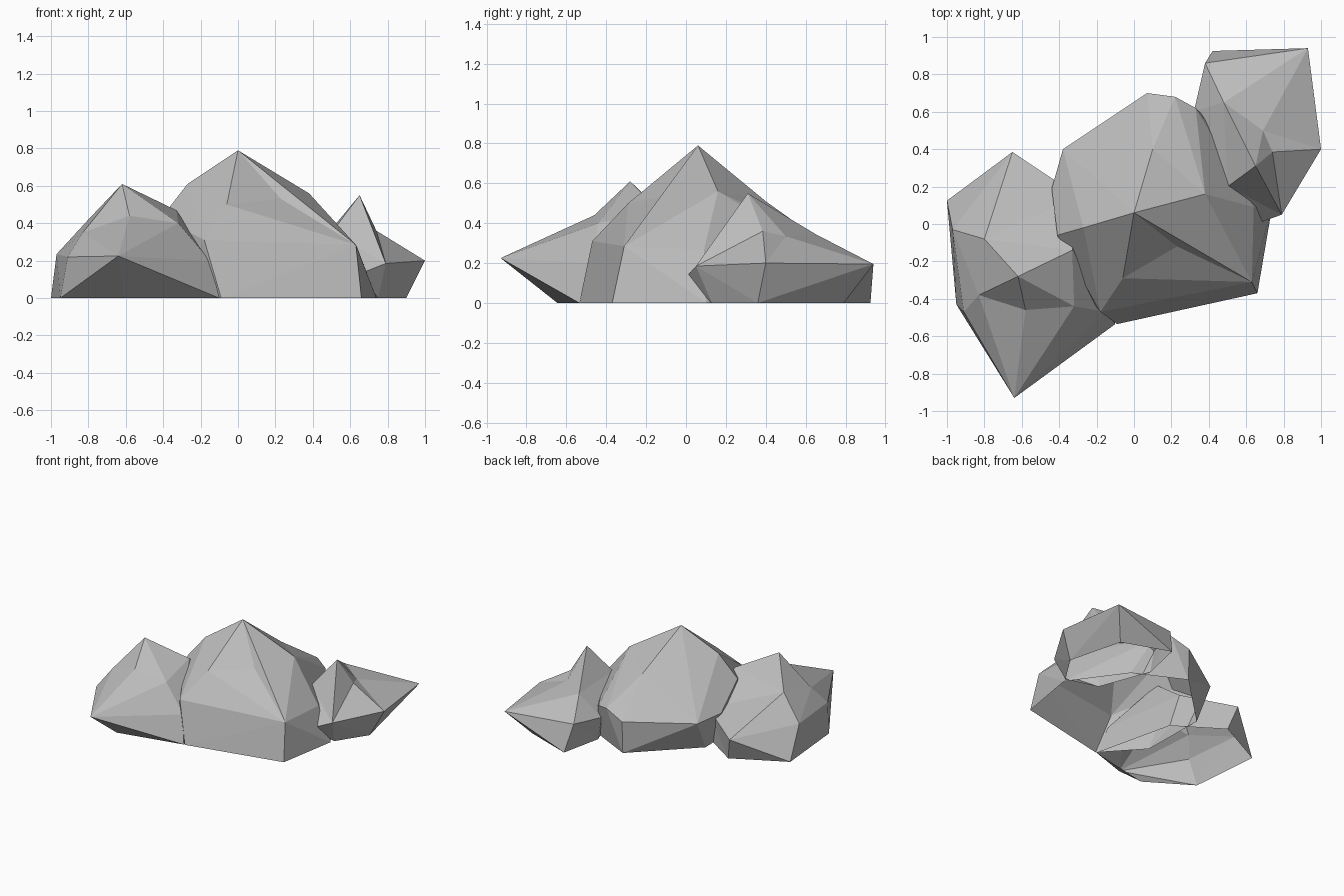
import bpy, bmesh
from mathutils import Vector

# Single stone colour
stone = bpy.data.materials.new("grey stone")
stone.diffuse_color = (0.5, 0.5, 0.5, 1)


def rock(name, centre, base, upper, bulge):
    """Faceted boulder: star-shaped skin over corner points, open underneath."""
    pts = [Vector((x, y, 0)) for x, y in base] + [Vector(p) for p in upper]
    c = Vector(centre)
    bm = bmesh.new()
    where = {}
    for p in pts:
        d = p - c
        # pull toward a sphere so slightly hollow corners stay in the skin
        v = bm.verts.new(c + d.lerp(d.normalized() * 0.5, bulge))
        where[v] = p
    bmesh.ops.convex_hull(bm, input=bm.verts[:])
    for v in bm.verts:
        v.co = where[v]
    bmesh.ops.delete(bm, geom=[f for f in bm.faces if all(v.co.z < 0.001 for v in f.verts)],
                     context='FACES')
    bmesh.ops.delete(bm, geom=[v for v in bm.verts if not v.link_faces], context='VERTS')
    bm.normal_update()
    me = bpy.data.meshes.new(name)
    bm.to_mesh(me)
    bm.free()
    me.materials.append(stone)
    ob = bpy.data.objects.new(name, me)
    bpy.context.collection.objects.link(ob)
    return ob


# Large middle boulder
rock("middle_boulder", (0.1, 0.08, 0.1),
     [(0.66, -0.37), (-0.09, -0.535), (-0.35, -0.25), (-0.36, 0.27), (0.07, 0.69),
      (0.45, 0.5), (0.74, 0.1)],
     [(0, 0.06, 0.79), (-0.06, -0.29, 0.5), (-0.18, -0.47, 0.31), (0.63, -0.31, 0.285),
      (0.23, -0.12, 0.53), (0.38, 0.16, 0.56), (0.64, 0.09, 0.265), (0.1, 0.4, 0.51),
      (0.22, 0.68, 0.31), (0.07, 0.70, 0.25), (-0.38, 0.40, 0.24), (-0.44, 0.19, 0.26),
      (-0.41, -0.06, 0.43), (-0.27, -0.02, 0.61), (0.33, 0.62, 0.28)], 0.3)

# Left boulder with a pointed front ledge
rock("left_boulder", (-0.62, -0.2, 0.1),
     [(-0.61, -0.645), (-0.1, -0.535), (-0.95, -0.43), (-1, 0.125), (-0.6, 0.33), (-0.25, 0.1)],
     [(-0.62, -0.28, 0.61), (-0.64, -0.93, 0.225), (-0.15, -0.47, 0.2), (-0.32, -0.44, 0.4),
      (-0.33, -0.14, 0.47), (-0.58, -0.46, 0.44), (-0.83, -0.38, 0.35), (-0.91, -0.47, 0.22),
      (-0.97, -0.03, 0.235), (-0.8, -0.08, 0.42), (-0.65, 0.385, 0.18), (-0.3, 0.15, 0.25)], 0.8)

# Right boulder with a flat back ledge
rock("right_boulder", (0.66, 0.45, 0.1),
     [(0.9, 0.36), (0.75, 0.13), (0.79, 0.79), (0.42, 0.925), (0.35, 0.6), (0.5, 0.2)],
     [(0.65, 0.31, 0.55), (0.93, 0.94, 0.195), (1, 0.4, 0.2), (0.79, 0.05, 0.185),
      (0.65, 0, 0.13), (0.74, 0.385, 0.36), (0.69, 0.5, 0.335), (0.48, 0.65, 0.345),
      (0.38, 0.86, 0.21), (0.5, 0.2, 0.35), (0.32, 0.6, 0.18)], 0.85)
